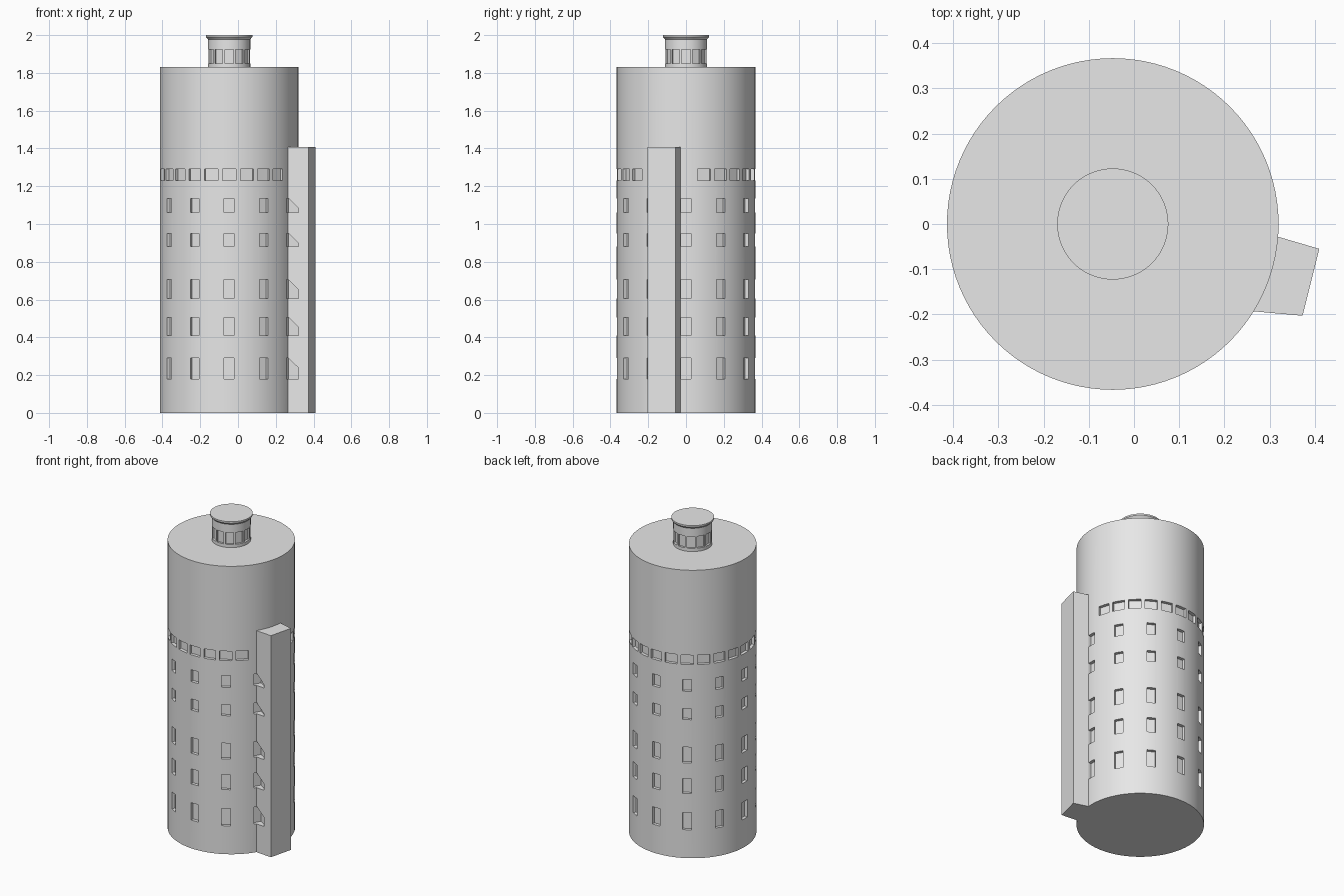
import bpy, bmesh, math
from mathutils import Matrix

if "Cube" in bpy.data.objects:
    bpy.data.objects.remove(bpy.data.objects["Cube"])

CX = -0.047          # axis of the round tower
R = 0.367

grey = bpy.data.materials.new("light_grey")
grey.diffuse_color = (0.8, 0.8, 0.8, 1)
grey.use_nodes = True
grey.node_tree.nodes["Principled BSDF"].inputs["Base Color"].default_value = grey.diffuse_color


def finish(name, bm):
    bmesh.ops.recalc_face_normals(bm, faces=bm.faces)
    me = bpy.data.meshes.new(name)
    bm.to_mesh(me)
    bm.free()
    me.materials.append(grey)
    ob = bpy.data.objects.new(name, me)
    bpy.context.collection.objects.link(ob)
    return ob


def lathe(name, profile, n):
    """Closed solid turned around the tower axis from (radius, z) rings."""
    bm = bmesh.new()
    rings = []
    for r, z in profile:
        rings.append([bm.verts.new((CX + r * math.cos(2 * math.pi * i / n),
                                    r * math.sin(2 * math.pi * i / n), z)) for i in range(n)])
    for a, b in zip(rings, rings[1:]):
        for i in range(n):
            j = (i + 1) % n
            bm.faces.new((a[i], a[j], b[j], b[i]))
    bm.faces.new(rings[0][::-1])
    bm.faces.new(rings[-1])
    return finish(name, bm)


def add_prism(bm, outline, width, angle):
    """Extrude an (r, z) outline sideways by width, turned to the given angle."""
    m = Matrix.Translation((CX, 0, 0)) @ Matrix.Rotation(math.radians(angle), 4, 'Z')
    from_to = [[bm.verts.new((r, s * width / 2, z)) for r, z in outline] for s in (-1, 1)]
    a, b = from_to
    bm.faces.new(a)
    bm.faces.new(b[::-1])
    for i in range(len(a)):
        j = (i + 1) % len(a)
        bm.faces.new((a[i], b[i], b[j], a[j]))
    bmesh.ops.transform(bm, matrix=m, verts=a + b)


def cut(ob, cutter):
    mod = ob.modifiers.new("windows", 'BOOLEAN')
    mod.operation = 'DIFFERENCE'
    mod.solver = 'EXACT'
    mod.object = cutter
    bpy.context.view_layer.objects.active = ob
    bpy.ops.object.modifier_apply(modifier=mod.name)


# Main round tower
body = lathe("round_tower", [(R, 0), (R, 1.83)], 96)

# Square stair shaft on the side
bm = bmesh.new()
plan = [(0.41, -0.055), (0.318, -0.028), (0.24, -0.05), (0.20, -0.187), (0.262, -0.193), (0.373, -0.203)]
face = bm.faces.new([bm.verts.new((x, y, 0)) for x, y in plan])
ext = bmesh.ops.extrude_face_region(bm, geom=[face])
bmesh.ops.translate(bm, vec=(0, 0, 1.408),
                    verts=[v for v in ext["geom"] if isinstance(v, bmesh.types.BMVert)])
shaft = finish("stair_shaft", bm)

# Five rows of windows, with a sloped head outside the wall
bm = bmesh.new()
for z0, z1 in [(0.18, 0.29), (0.41, 0.505), (0.605, 0.705), (0.88, 0.95), (1.06, 1.135)]:
    for k in range(12):
        add_prism(bm, [(R - 0.02, z0), (0.417, z0), (0.417, z1 - 0.052),
                       (R + 0.002, z1), (R - 0.02, z1)], 0.052, k * 30)
# Band of wide windows, interrupted by the shaft
for k in range(24):
    if k * 15 not in (0, 330, 345):
        add_prism(bm, [(R - 0.02, 1.23), (0.4, 1.23), (0.4, 1.29), (R - 0.02, 1.29)],
                  0.072, k * 15)
cutter = finish("window_cutter", bm)
cutter.hide_render = True
cut(body, cutter)
cut(shaft, cutter)

# Lantern on the roof, with a flared cap
lantern = lathe("roof_lantern", [(0.112, 1.82), (0.112, 1.978), (0.123, 1.99), (0.123, 2.0)], 72)
bm = bmesh.new()
for k in range(12):
    add_prism(bm, [(0.099, 1.85), (0.14, 1.85), (0.14, 1.925), (0.099, 1.925)], 0.046, k * 30)
lantern_cutter = finish("lantern_window_cutter", bm)
lantern_cutter.hide_render = True
cut(lantern, lantern_cutter)

# Remove helpers, smooth the round walls and keep the edges sharp
for c in (cutter, lantern_cutter):
    bpy.data.objects.remove(c, do_unlink=True)
for ob in (body, shaft, lantern):
    bpy.ops.object.select_all(action='DESELECT')
    ob.select_set(True)
    bpy.context.view_layer.objects.active = ob
    bpy.ops.object.shade_smooth_by_angle(angle=math.radians(25))
